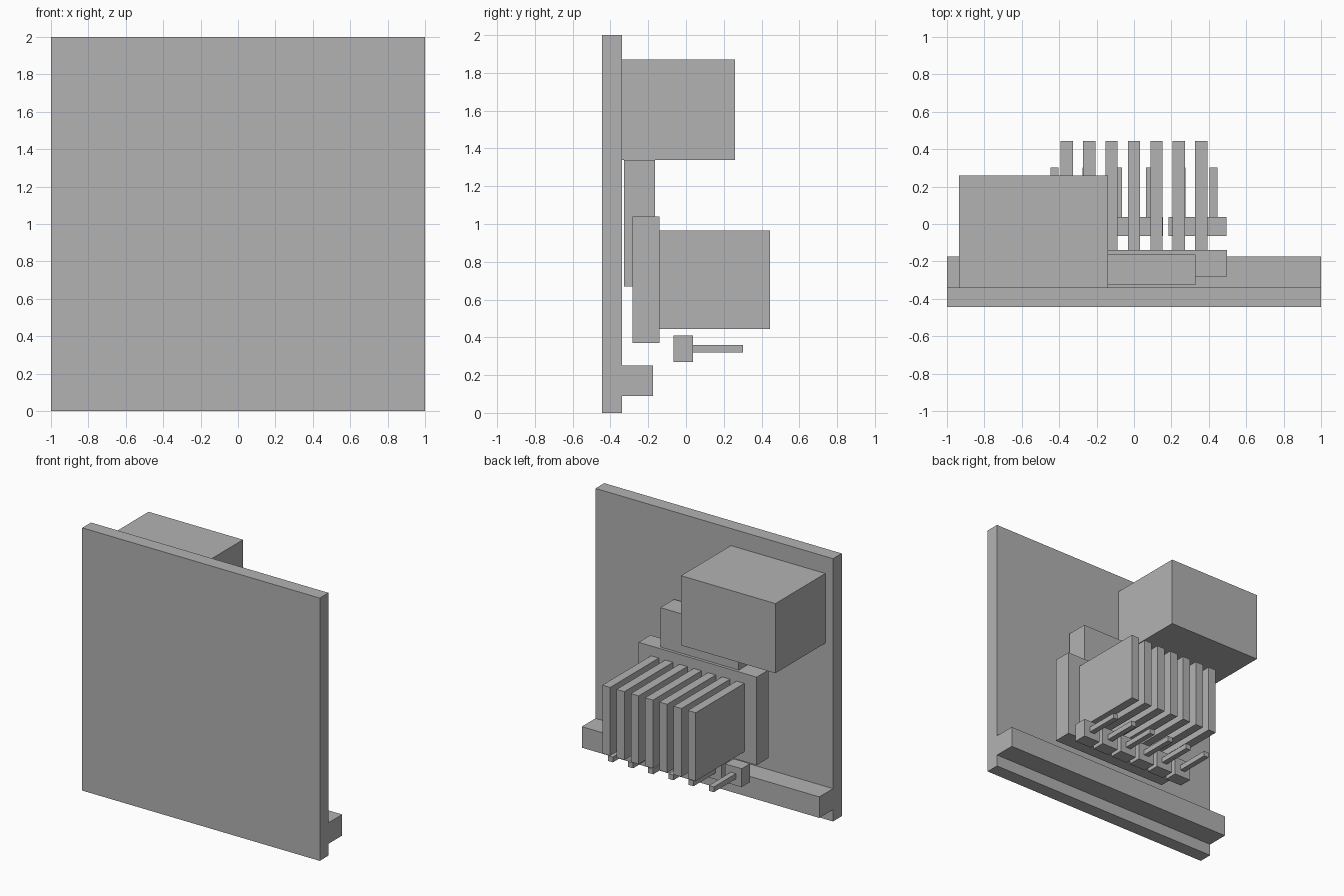
import bpy

cube = bpy.data.objects.get("Cube")
if cube:
    bpy.data.objects.remove(cube, do_unlink=True)

grey = bpy.data.materials.new("plain_grey")
grey.use_nodes = True
colour = (0.448, 0.448, 0.448, 1)
grey.diffuse_color = colour
grey.node_tree.nodes["Principled BSDF"].inputs["Base Color"].default_value = colour


def box(name, x, y, z):
    """Axis-aligned box from its (min, max) range on each axis."""
    ranges = (x, y, z)
    bpy.ops.mesh.primitive_cube_add(size=1, location=[sum(r) / 2 for r in ranges])
    obj = bpy.context.object
    obj.name = name
    obj.scale = [r[1] - r[0] for r in ranges]
    bpy.ops.object.transform_apply(location=False, rotation=False, scale=True)
    obj.data.materials.append(grey)
    return obj


def around(centre, width):
    return (centre - width / 2, centre + width / 2)


# Upright panel with its full-width rail and large housing
box("panel", (-1, 1), (-0.445, -0.34), (0, 2))
box("bottom_rail", (-1, 1), (-0.34, -0.175), (0.09, 0.25))
box("large_housing", (-0.935, -0.14), (-0.34, 0.26), (1.34, 1.87))

# Stacked plates behind the fins
box("inner_plate", (-0.33, 0.33), (-0.327, -0.163), (0.67, 1.34))
box("fin_base", (-0.497, 0.497), (-0.282, -0.14), (0.37, 1.04))

# Row of cooling fins
for i in range(7):
    box(f"fin_{i + 1}", around((i - 3) * 0.12, 0.066), (-0.14, 0.445), (0.445, 0.965))

# Row of pins, each in its own small block
for i in range(6):
    x = (i - 2.5) * 0.17
    box(f"pin_block_{i + 1}", around(x, 0.14), (-0.065, 0.037), (0.27, 0.41))
    box(f"pin_{i + 1}", around(x, 0.042), (0.037, 0.303), (0.32, 0.36))
